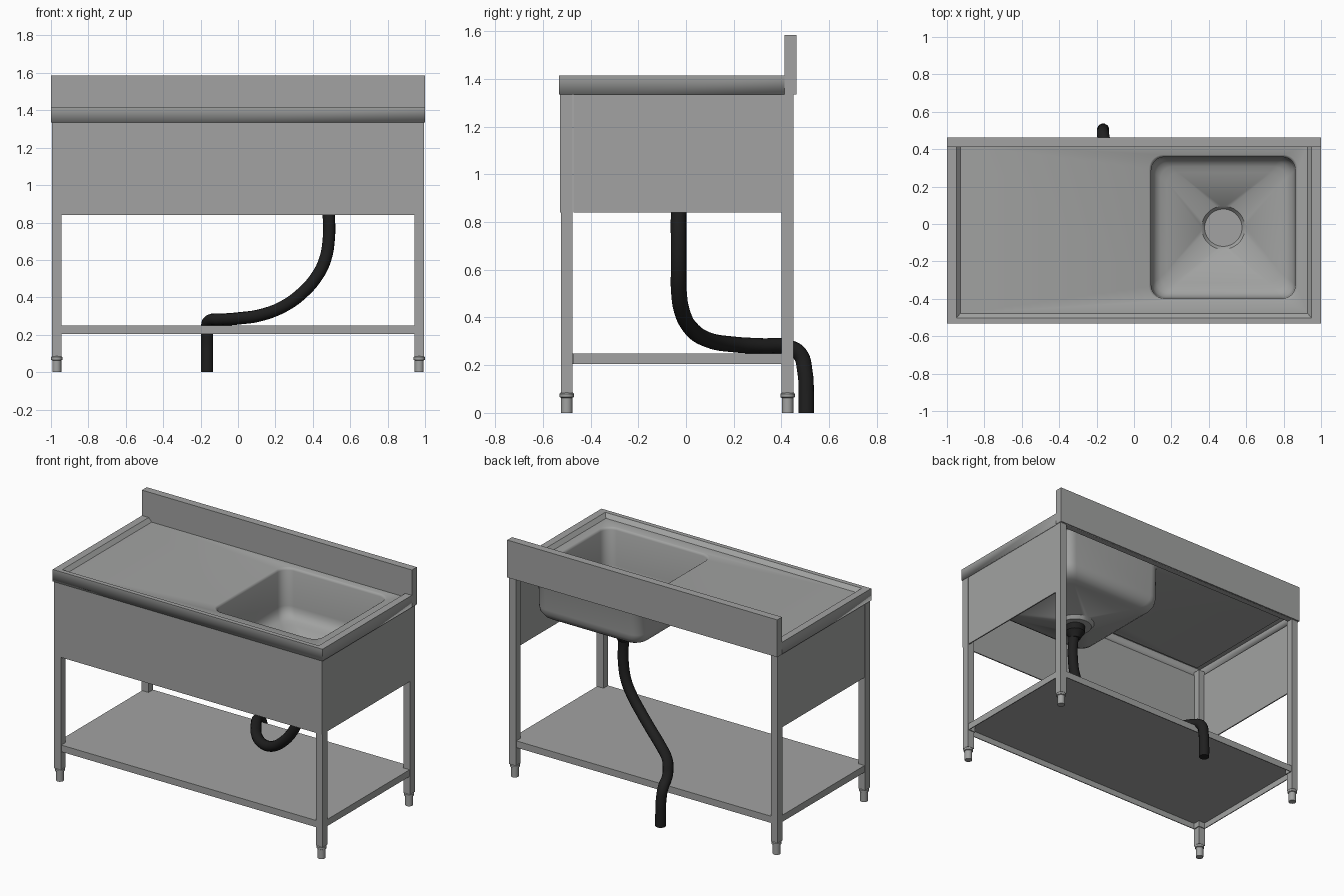
import bpy, bmesh, math
from mathutils import Vector

if "Cube" in bpy.data.objects:
    bpy.data.objects.remove(bpy.data.objects["Cube"])


def material(name, rgb):
    m = bpy.data.materials.new(name)
    m.diffuse_color = (*rgb, 1)
    m.use_nodes = True
    m.node_tree.nodes["Principled BSDF"].inputs["Base Color"].default_value = m.diffuse_color
    return m


STEEL = material("brushed_steel", (0.36, 0.365, 0.36))
RUBBER = material("black_rubber", (0.014, 0.014, 0.014))


def finish(name, bm, mat, thickness=0, smooth=False):
    """Turn a bmesh into an object; open skins get an inward thickness."""
    bmesh.ops.recalc_face_normals(bm, faces=bm.faces)
    if thickness:
        top = max(bm.faces, key=lambda f: f.calc_center_median().z)
        if top.normal.z < 0:
            bmesh.ops.reverse_faces(bm, faces=bm.faces)
    me = bpy.data.meshes.new(name)
    bm.to_mesh(me)
    bm.free()
    me.materials.append(mat)
    ob = bpy.data.objects.new(name, me)
    bpy.context.collection.objects.link(ob)
    if smooth:
        bpy.ops.object.select_all(action='DESELECT')
        ob.select_set(True)
        bpy.context.view_layer.objects.active = ob
        bpy.ops.object.shade_smooth_by_angle(angle=math.radians(35))
    if thickness:
        mod = ob.modifiers.new("sheet_thickness", 'SOLIDIFY')
        mod.thickness = thickness
        mod.offset = -1
    return ob


def box(name, x, y, z, mat=STEEL):
    bm = bmesh.new()
    bmesh.ops.create_cube(bm, size=1)
    for v in bm.verts:
        v.co = [lo + (c + 0.5) * (hi - lo) for c, (lo, hi) in zip(v.co, (x, y, z))]
    return finish(name, bm, mat)


def lathe(name, cx, cy, profile, mat, n=24):
    """Turned part from (radius, z) pairs, closed at both ends."""
    bm = bmesh.new()
    rings = [[bm.verts.new((cx + r * math.cos(2 * math.pi * i / n),
                            cy + r * math.sin(2 * math.pi * i / n), z))
              for i in range(n)] for r, z in profile]
    for a, b in zip(rings, rings[1:]):
        loft(bm, a, b)
    bm.faces.new(rings[0])
    bm.faces.new(rings[-1])
    return finish(name, bm, mat, smooth=True)


def loft(bm, a, b):
    n = len(a)
    for i in range(n):
        bm.faces.new((a[i], a[(i + 1) % n], b[(i + 1) % n], b[i]))


def rect(bm, x, y0, y1, z):
    return [bm.verts.new(p) for p in ((-x, y0, z), (x, y0, z), (x, y1, z), (-x, y1, z))]


CX, CY, N = 0.4775, -0.02, 8      # basin centre, points per corner


def rounded(bm, hx, hy, r, z, circle=False):
    out = []
    for k, (sx, sy) in enumerate(((1, 1), (-1, 1), (-1, -1), (1, -1))):
        for j in range(N):
            t = (j + 0.5) / N if circle else j / (N - 1)
            a = (k + t) * math.pi / 2
            out.append(bm.verts.new((CX + sx * (hx - r) + r * math.cos(a),
                                     CY + sy * (hy - r) + r * math.sin(a), z)))
    return out


# Worktop sheet: skirt, raised rim, sunk floor, then the basin in one skin
bm = bmesh.new()
rings = [rect(bm, 0.999, -0.533, 0.455, 1.335),
         rect(bm, 0.999, -0.533, 0.455, 1.415),
         rect(bm, 0.95, -0.503, 0.44, 1.415),
         rect(bm, 0.928, -0.478, 0.425, 1.39)]
for a, b in zip(rings, rings[1:]):
    loft(bm, a, b)
basin = [rounded(bm, 0.3975 - i, 0.39 - i, r, z) for i, r, z in (
    (0, 0.075, 1.39), (0.007, 0.07, 1.386), (0.012, 0.07, 1.375), (0.016, 0.07, 1.14),
    (0.021, 0.07, 1.11), (0.038, 0.07, 1.083), (0.062, 0.065, 1.068), (0.095, 0.06, 1.06))]
basin += [rounded(bm, r, r, r, z, True) for r, z in ((0.116, 0.99), (0.1, 0.968))]
edges = []
for loop in (rings[-1], basin[0]):
    for i in range(len(loop)):
        p, q = loop[i], loop[(i + 1) % len(loop)]
        edges.append(bm.edges.get((p, q)) or bm.edges.new((p, q)))
bmesh.ops.triangle_fill(bm, use_beauty=True, use_dissolve=False,
                        edges=edges, normal=Vector((0, 0, 1)))
for a, b in zip(basin, basin[1:]):
    loft(bm, a, b)
bm.faces.new(basin[-1])
finish("worktop_with_basin", bm, STEEL, thickness=0.012, smooth=True)

# Backsplash
box("backsplash", (-1, 1), (0.412, 0.463), (1.335, 1.585))

# Apron panels: front and both sides, the back stays open
box("front_apron", (-0.993, 0.993), (-0.529, -0.521), (0.84, 1.345))
for side, s in (("left", -1), ("right", 1)):
    box(side + "_apron", sorted((s * 0.984, s * 0.992)), (-0.472, 0.402), (0.84, 1.345))

# Legs with round adjustable feet
for side, s in (("left", -1), ("right", 1)):
    for end, y in (("front", -0.5), ("back", 0.426)):
        x = s * 0.969
        box(f"{end}_{side}_leg", (x - 0.025, x + 0.025), (y - 0.025, y + 0.025), (0.083, 1.37))
        lathe(f"{end}_{side}_foot", x, y,
              [(0.024, 0), (0.024, 0.063), (0.03, 0.066), (0.03, 0.08), (0.026, 0.085)], STEEL)

# Lower shelf: folded tray, notched around the legs
bm = bmesh.new()
X, XN, Y0, Y1, N0, N1 = 0.991, 0.943, -0.522, 0.448, -0.474, 0.4
outline = [(-XN, Y0), (XN, Y0), (XN, N0), (X, N0), (X, N1), (XN, N1),
           (XN, Y1), (-XN, Y1), (-XN, N1), (-X, N1), (-X, N0), (-XN, N0)]
upper = [bm.verts.new((x, y, 0.25)) for x, y in outline]
lower = [bm.verts.new((x, y, 0.205)) for x, y in outline]
bm.faces.new(upper)
loft(bm, lower, upper)
finish("lower_shelf", bm, STEEL, thickness=0.008)

# Drain collar under the basin
lathe("drain_collar", CX, CY, [(0.064, 0.957), (0.064, 0.915), (0.045, 0.89), (0.034, 0.87)], RUBBER)

# Waste hose sweeping across the shelf and down behind it
path = [(0.4775, -0.02, 0.93), (0.485, -0.03, 0.84), (0.486, -0.031, 0.72), (0.465, -0.031, 0.6),
        (0.42, -0.03, 0.51), (0.34, -0.015, 0.42), (0.25, 0.02, 0.355), (0.13, 0.09, 0.307),
        (0, 0.2, 0.287), (-0.09, 0.32, 0.28), (-0.15, 0.42, 0.276), (-0.165, 0.475, 0.25),
        (-0.165, 0.499, 0.17), (-0.165, 0.504, 0.08), (-0.165, 0.504, 0)]
cu = bpy.data.curves.new("waste_hose", 'CURVE')
cu.dimensions = '3D'
cu.bevel_depth = 0.033
cu.bevel_resolution = 4
cu.resolution_u = 6
cu.use_fill_caps = True
sp = cu.splines.new('BEZIER')
sp.bezier_points.add(len(path) - 1)
for bp, p in zip(sp.bezier_points, path):
    bp.co = p
    bp.handle_left_type = bp.handle_right_type = 'AUTO'
sp.use_smooth = True
cu.materials.append(RUBBER)
bpy.context.collection.objects.link(bpy.data.objects.new("waste_hose", cu))
